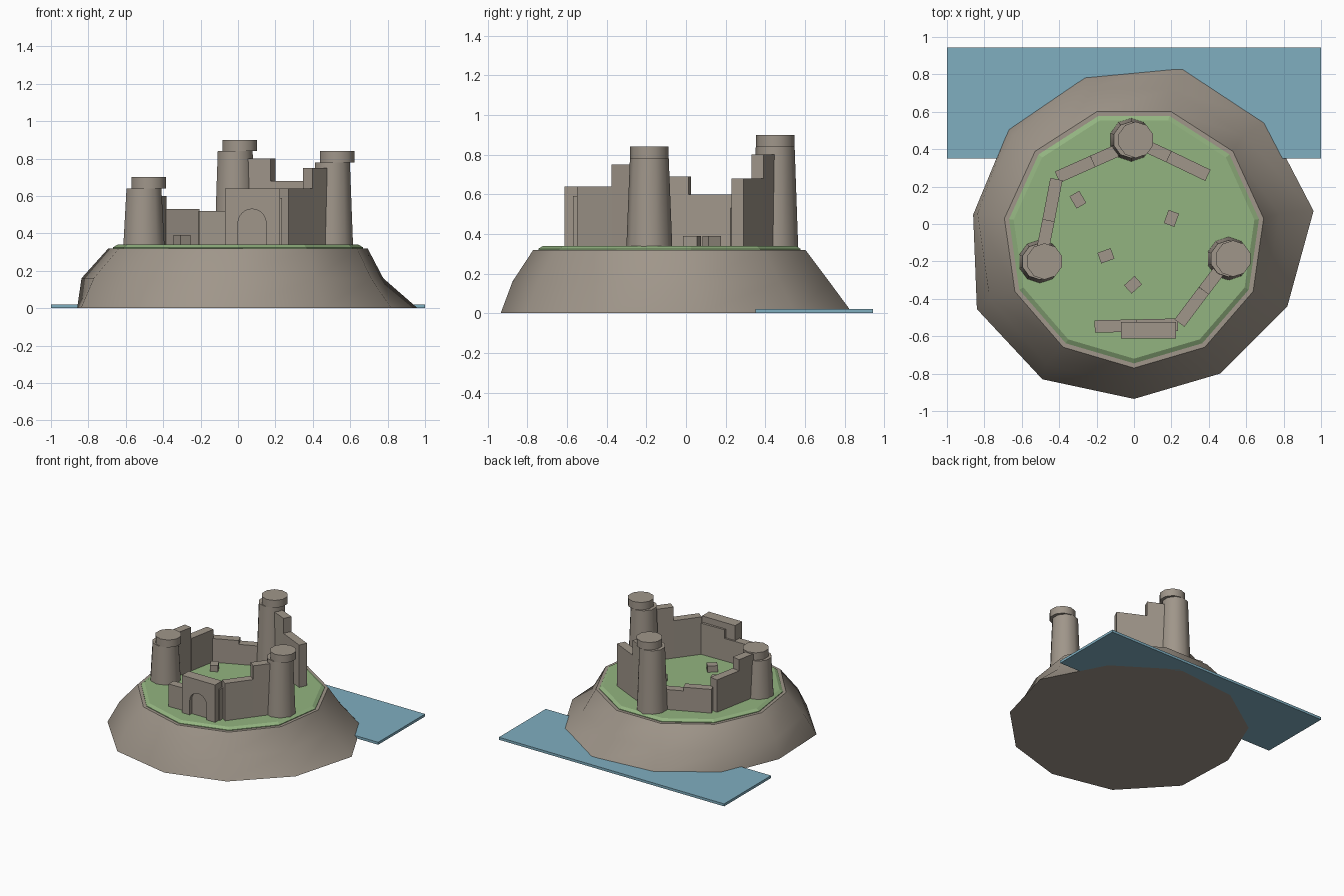
import bpy, bmesh, math
from mathutils import Vector, Matrix

old = bpy.data.objects.get("Cube")
if old:
    bpy.data.objects.remove(old)


def material(name, rgb):
    m = bpy.data.materials.new(name)
    m.use_nodes = True
    m.diffuse_color = (*rgb, 1)
    m.node_tree.nodes["Principled BSDF"].inputs["Base Color"].default_value = (*rgb, 1)
    return m


STONE = material("grey brown stone", (0.35, 0.305, 0.255))
GRASS = material("grass green", (0.29, 0.455, 0.215))
WATER = material("water blue", (0.215, 0.425, 0.53))
GROUND = 0.34


def finish(name, bm, mat, smooth=None):
    bmesh.ops.recalc_face_normals(bm, faces=bm.faces)
    mesh = bpy.data.meshes.new(name)
    bm.to_mesh(mesh)
    bm.free()
    mesh.materials.append(mat)
    ob = bpy.data.objects.new(name, mesh)
    bpy.context.scene.collection.objects.link(ob)
    if smooth:
        bpy.ops.object.select_all(action="DESELECT")
        ob.select_set(True)
        bpy.context.view_layer.objects.active = ob
        bpy.ops.object.shade_smooth_by_angle(angle=math.radians(smooth))
    return ob


def ring(sides, radius, z, cx=0, cy=0, start=-math.pi / 2):
    step = math.tau / sides
    return [(cx + radius * math.cos(start + i * step),
             cy + radius * math.sin(start + i * step), z) for i in range(sides)]


def loft(name, rings, mat, smooth=None):
    """Skin a stack of equal-sized rings and cap both ends."""
    bm = bmesh.new()
    rows = [[bm.verts.new(p) for p in r] for r in rings]
    n = len(rows[0])
    for low, high in zip(rows, rows[1:]):
        for i in range(n):
            j = (i + 1) % n
            bm.faces.new((low[i], low[j], high[j], high[i]))
    bm.faces.new(rows[0])
    bm.faces.new(rows[-1])
    return finish(name, bm, mat, smooth)


def box(name, centre, size, mat=STONE, turn=0):
    bm = bmesh.new()
    m = Matrix.Translation(centre) @ Matrix.Rotation(turn, 4, "Z") @ Matrix.Diagonal((*size, 1))
    bmesh.ops.create_cube(bm, size=1, matrix=m)
    return finish(name, bm, mat)


def wall(name, a, b, top, width=0.066):
    a, b = Vector(a), Vector(b)
    d, mid = b - a, (a + b) / 2
    box(name, (mid.x, mid.y, (GROUND + top) / 2),
        (d.length, width, top - GROUND), STONE, math.atan2(d.y, d.x))


# Rocky hill: uneven foot, rounder shoulder, regular rim
foot = [(0, -0.935), (0.46, -0.8), (0.82, -0.44), (0.96, 0.07), (0.71, 0.55), (0.27, 0.84),
        (-0.26, 0.79), (-0.67, 0.51), (-0.86, 0.05), (-0.84, -0.455), (-0.49, -0.83)]
loft("hill", [[(x, y, 0) for x, y in foot],
              ring(11, 0.815, 0.16, -0.03, -0.06),
              ring(11, 0.70, 0.32, 0, -0.07)], STONE, 40)

# Grass cap and water sheet
loft("grass_top", [ring(11, 0.675, 0.315, 0, -0.07),
                   ring(11, 0.675, 0.325, 0, -0.07),
                   ring(11, 0.65, GROUND, 0, -0.07)], GRASS)
box("water", (0, 0.647, 0.01), (2, 0.595, 0.02), WATER)

# Round towers with slightly shifted caps
for label, x, y, top in (("left", 0.505, -0.185, 0.78),
                         ("right", -0.503, -0.2, 0.64),
                         ("back", -0.015, 0.45, 0.84)):
    loft(label + "_tower", [ring(10, 0.116, GROUND - 0.01, x, y),
                            ring(10, 0.098, top, x, y)], STONE, 40)
    loft(label + "_tower_cap", [ring(10, 0.097, top, x + 0.025, y),
                                ring(10, 0.097, top + 0.06, x + 0.025, y)], STONE, 40)

# Broken curtain walls, each in two stepped lengths
wall("back_right_wall_inner", (-0.05, 0.41), (-0.22, 0.335), 0.50)
wall("back_right_wall_outer", (-0.22, 0.335), (-0.41, 0.25), 0.53)
wall("right_wall_low", (-0.415, 0.24), (-0.457, 0.02), 0.60)
wall("right_wall_high", (-0.457, 0.02), (-0.495, -0.17), 0.69)
wall("back_left_wall_high", (0.03, 0.432), (0.187, 0.36), 0.80)
wall("back_left_wall_low", (0.187, 0.36), (0.395, 0.26), 0.68)
wall("front_wall_low", (-0.21, -0.548), (0.015, -0.543), 0.52)
wall("front_wall_high", (0.015, -0.543), (0.235, -0.538), 0.59)
wall("front_left_wall_low", (0.243, -0.53), (0.373, -0.357), 0.64)
wall("front_left_wall_high", (0.373, -0.357), (0.485, -0.21), 0.75)

# Gatehouse with a recessed arched doorway
gate = box("gatehouse", (0.078, -0.569, (GROUND + 0.64) / 2), (0.295, 0.088, 0.30))
arch = [(0.0, GROUND - 0.05), (0.15, GROUND - 0.05)]
arch += [(0.075 + 0.075 * math.cos(t), 0.455 + 0.075 * math.sin(t))
         for t in (math.pi * i / 12 for i in range(13))]
cutter = loft("doorway_cutter", [[(x, y, z) for x, z in arch] for y in (-0.65, -0.585)], STONE)
cutter.hide_render = True
cutter.hide_set(True)
cut = gate.modifiers.new("doorway", "BOOLEAN")
cut.operation = "DIFFERENCE"
cut.object = cutter
cut.solver = "EXACT"
bpy.context.view_layer.update()
baked = bpy.data.meshes.new_from_object(gate.evaluated_get(bpy.context.evaluated_depsgraph_get()))
gate.modifiers.clear()
gate.data = baked
bpy.data.objects.remove(cutter)

# Fallen blocks in the courtyard
for i, (x, y, turn) in enumerate(((-0.30, 0.13, 120), (0.20, 0.03, 70),
                                  (-0.15, -0.17, 20), (-0.005, -0.325, 42))):
    box(f"fallen_block_{i + 1}", (x, y, GROUND + 0.025), (0.075, 0.06, 0.05), STONE, math.radians(turn))
